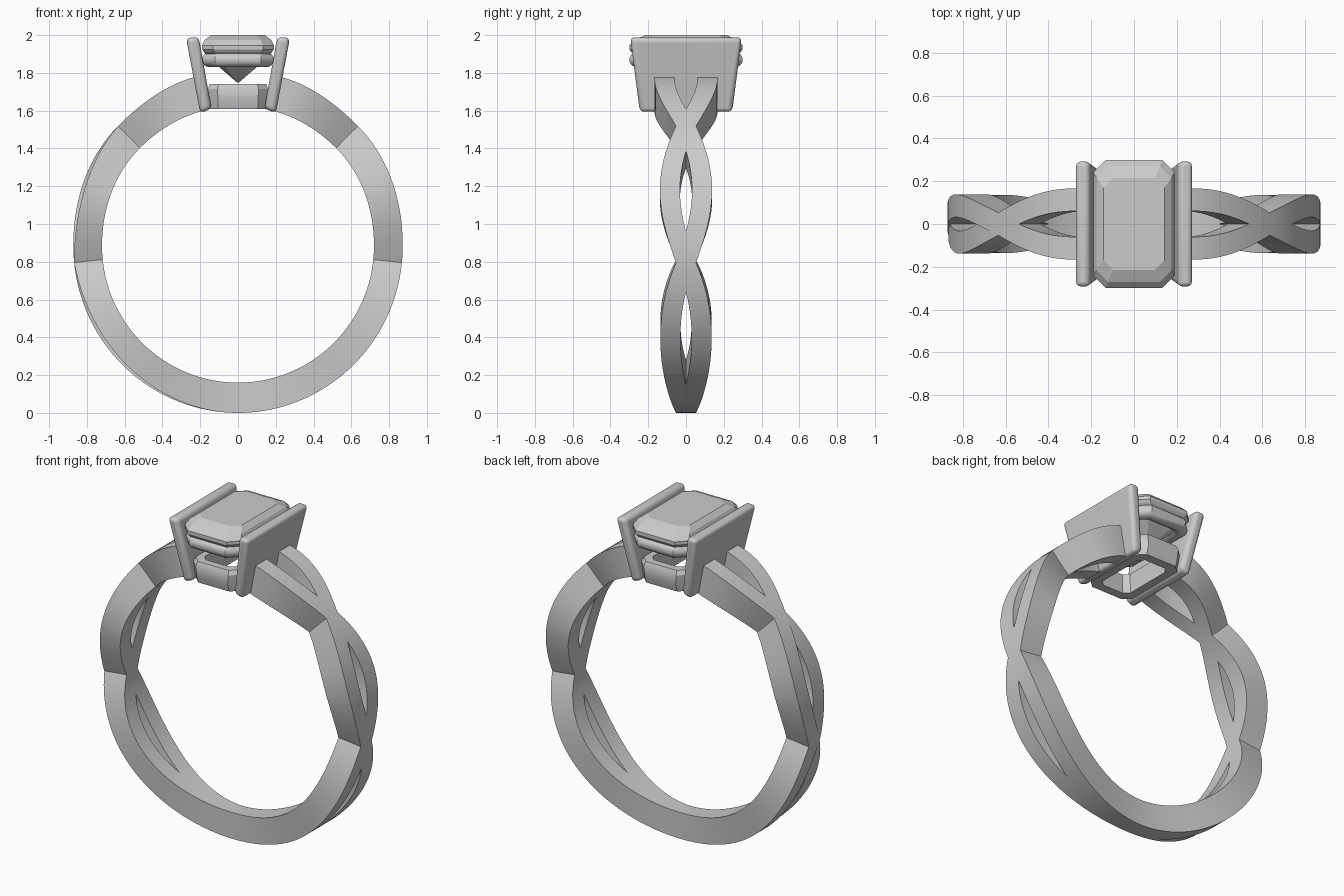
import bpy, bmesh
from math import sin, cos, pi, radians

if "Cube" in bpy.data.objects:
    bpy.data.objects.remove(bpy.data.objects["Cube"])

CZ = 0.885  # centre height of the finger hole


def loft(name, rings, closed=False, angle=30):
    """Skin a list of equal-length point loops; closed joins last to first."""
    bm = bmesh.new()
    vs = [[bm.verts.new(p) for p in r] for r in rings]
    n = len(rings[0])
    for i in range(len(vs) if closed else len(vs) - 1):
        a, b = vs[i], vs[(i + 1) % len(vs)]
        for j in range(n):
            k = (j + 1) % n
            bm.faces.new((a[j], a[k], b[k], b[j]))
    if not closed:
        bm.faces.new(vs[0])
        bm.faces.new(vs[-1])
    bmesh.ops.recalc_face_normals(bm, faces=bm.faces)
    me = bpy.data.meshes.new(name)
    bm.to_mesh(me)
    bm.free()
    ob = bpy.data.objects.new(name, me)
    bpy.context.collection.objects.link(ob)
    bpy.ops.object.select_all(action='DESELECT')
    ob.select_set(True)
    bpy.context.view_layer.objects.active = ob
    bpy.ops.object.shade_smooth_by_angle(angle=radians(angle))
    return ob


def octagon(z, a, b, c):
    """Rectangle of half sizes a, b with corners cut by c."""
    return [(a, -b + c, z), (a, b - c, z), (a - c, b, z), (-a + c, b, z),
            (-a, b - c, z), (-a, -b + c, z), (-a + c, -b, z), (a - c, -b, z)]


def lerp_keys(keys, t):
    for (t0, v0), (t1, v1) in zip(keys, keys[1:]):
        if t <= t1:
            u = (t - t0) / (t1 - t0)
            u = u * u * (3 - 2 * u)
            return v0 + (v1 - v0) * u
    return keys[-1][1]


# Braided band: two strands per side, crossing at 45 and -6 degrees, merging at the bottom
OUTER = [(-90, .885), (0, .872), (45, .897), (77, .922)]
INNER = [(-90, .725), (0, .72), (45, .733), (77, .738)]


def weave(t):
    if t > 45:
        return .113 * sin(min((t - 45) / 27, 1) * pi / 2)
    if t > -6:
        return -.085 * sin(pi * (t + 6) / 51)
    u = (-6 - t) / 84
    return .083 * 6.75 * u * (1 - u) ** 2


def strand(name, side, sign):
    rings = []
    steps = 80
    for i in range(steps + 1):
        t = -90 + 167 * i / steps
        y = sign * weave(t)
        ro, ri = lerp_keys(OUTER, t), lerp_keys(INNER, t)
        if side < 0 and y < 0 and t < 45:   # front left strand sits slightly lower
            ro += .2 * y
        c, s = cos(radians(t)) * side, sin(radians(t))
        w = .053
        rings.append([(r * c, y + d, CZ + r * s)
                      for r, d in ((ri, -w), (ro, -w), (ro, w), (ri, w))])
    return loft(name, rings)


for side, label in ((1, "right"), (-1, "left")):
    strand("band_strand_a_" + label, side, 1)
    strand("band_strand_b_" + label, side, -1)

# Leaning side plates that hold the stone
for side, label in ((1, "right"), (-1, "left")):
    lo = [(.14, 1.61, .245), (.20, 1.588, .245)]
    hi = [(.208, 1.99, .295), (.275, 1.985, .295)]
    rings = []
    for (x0, z0, y), (x1, z1, _) in (lo, hi):
        rings.append([(side * x0, -y, z0), (side * x1, -y, z1),
                      (side * x1, y, z1), (side * x0, y, z0)])
    ob = loft("side_plate_" + label, rings)
    bev = ob.modifiers.new("round", 'BEVEL')
    bev.width = .024
    bev.segments = 4

# Step-cut stone: pavilion keel, girdle, crown, table
loft("gemstone", [octagon(z, a, b, c) for z, a, b, c in (
    (1.75, .006, .11, .004), (1.84, .11, .215, .035), (1.91, .18, .29, .055),
    (1.925, .19, .30, .058), (1.945, .19, .30, .058), (1.975, .175, .27, .054),
    (2.0, .143, .215, .045))], angle=5)

# Upper gallery: round rail under the girdle
rail = []
for i in range(16):
    q = 2 * pi * i / 16
    d = .04 * cos(q)
    rail.append(octagon(1.87 + .04 * sin(q), .15 + d, .26 + d, .045 + .58 * d))
loft("upper_gallery_rail", rail, closed=True)

# Lower gallery: open frame with a softened top edge
loft("lower_gallery_frame", [octagon(z, a, b, c) for z, a, b, c in (
    (1.61, .15, .235, .045), (1.66, .155, .25, .05), (1.715, .16, .252, .05),
    (1.74, .15, .24, .047), (1.74, .11, .195, .03), (1.61, .10, .18, .03))],
    closed=True)
